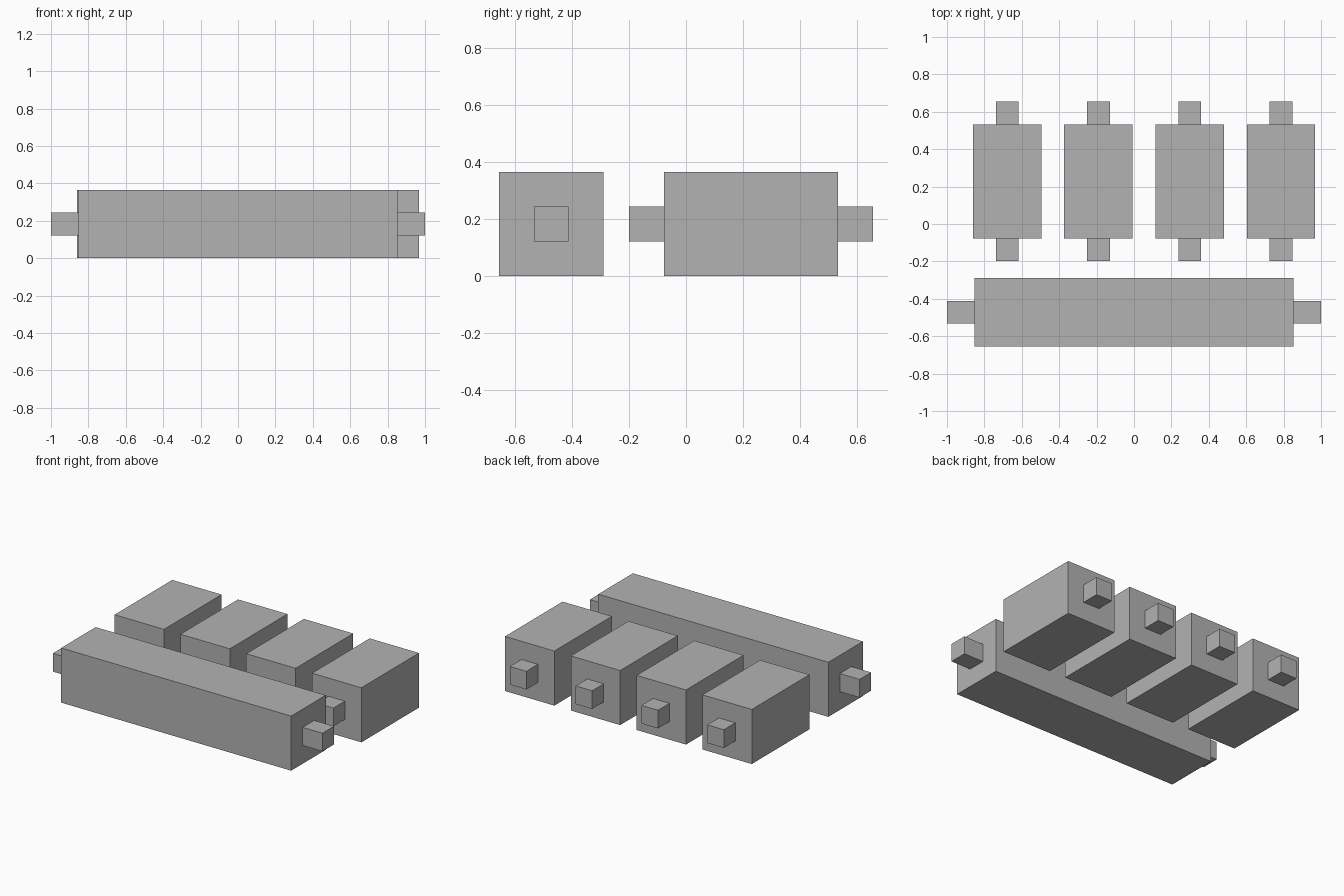
import bpy
import bmesh
from mathutils import Matrix, Vector

if "Cube" in bpy.data.objects:
    bpy.data.objects.remove(bpy.data.objects["Cube"], do_unlink=True)

# Single plain grey material
GREY = (0.45, 0.45, 0.45, 1)
grey = bpy.data.materials.new("plain_grey")
grey.diffuse_color = GREY
grey.use_nodes = True
grey.node_tree.nodes["Principled BSDF"].inputs["Base Color"].default_value = GREY

UNIT = 0.122          # peg thickness
HEIGHT = 3 * UNIT     # body height and width


def box(name, center, size):
    bm = bmesh.new()
    bmesh.ops.create_cube(bm, size=1, matrix=Matrix.Diagonal((*size, 1)))
    mesh = bpy.data.meshes.new(name)
    bm.to_mesh(mesh)
    bm.free()
    mesh.materials.append(grey)
    obj = bpy.data.objects.new(name, mesh)
    obj.location = center
    bpy.context.collection.objects.link(obj)


def pegged_bar(name, center, axis, length, peg):
    """Square bar along an axis with a small square peg on each end."""
    center = Vector(center)
    size = [HEIGHT] * 3
    size[axis] = length
    box(name, center, size)
    peg_size = [UNIT] * 3
    peg_size[axis] = peg
    for side, label in ((-1, "start"), (1, "end")):
        offset = Vector((0, 0, 0))
        offset[axis] = side * (length + peg) / 2
        box(f"{name}_{label}_peg", center + offset, peg_size)


# Long beam across the front
pegged_bar("long_beam", (0, -0.472, HEIGHT / 2), 0, 1.706, 0.147)

# Row of four short blocks behind it
for i in range(4):
    pegged_bar(f"short_block_{i + 1}", (-0.678 + 0.488 * i, 0.228, HEIGHT / 2),
               1, 5 * UNIT, UNIT)
